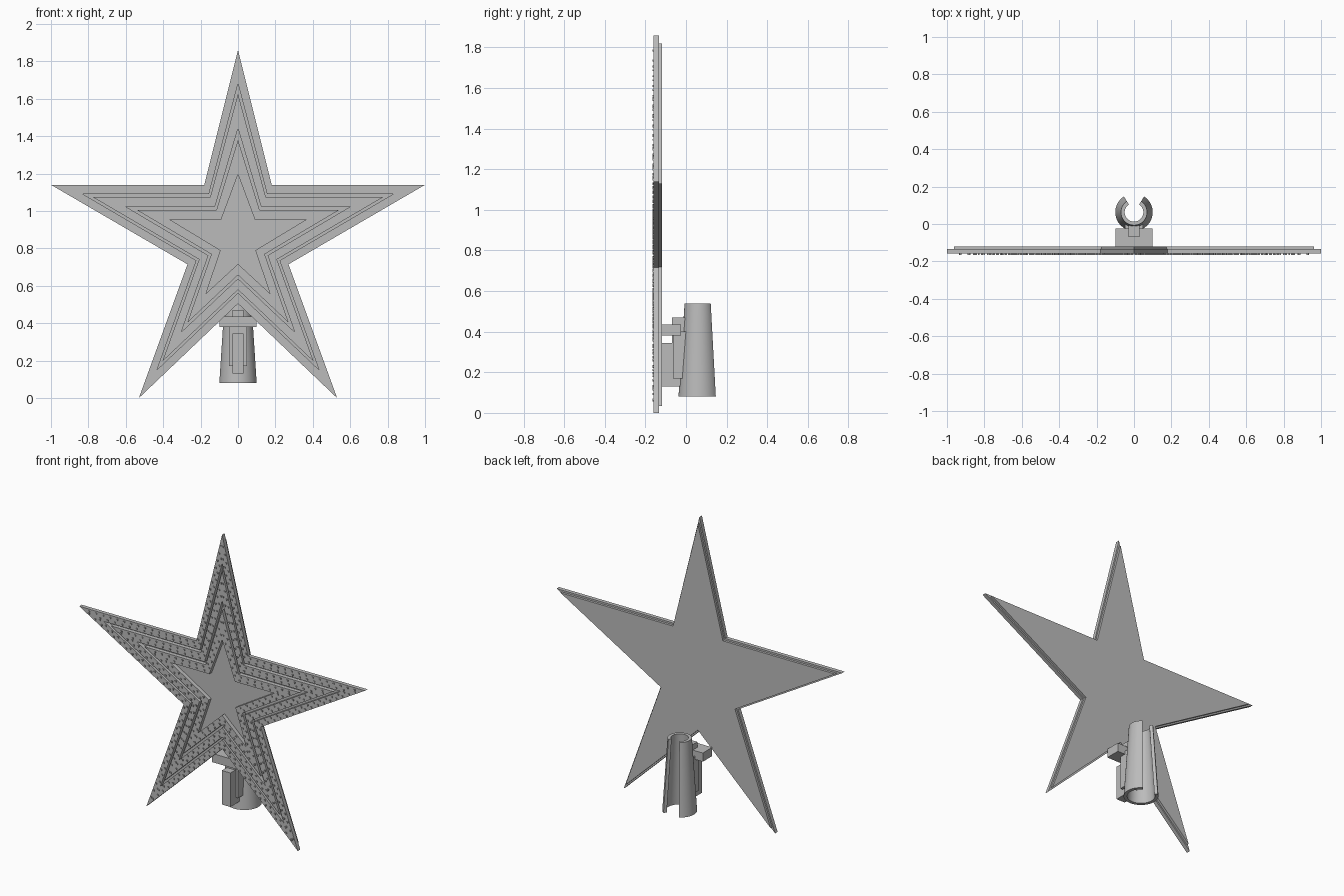
import bpy, bmesh, math
from mathutils import Vector, Matrix

if "Cube" in bpy.data.objects:
    bpy.data.objects.remove(bpy.data.objects["Cube"])

grey = bpy.data.materials.new("plain grey")
grey.use_nodes = True
grey.diffuse_color = (0.5, 0.5, 0.5, 1)
grey.node_tree.nodes["Principled BSDF"].inputs["Base Color"].default_value = (0.5, 0.5, 0.5, 1)


def finish(name, bm, smooth=False):
    bmesh.ops.recalc_face_normals(bm, faces=bm.faces)
    mesh = bpy.data.meshes.new(name)
    bm.to_mesh(mesh)
    bm.free()
    mesh.materials.append(grey)
    obj = bpy.data.objects.new(name, mesh)
    bpy.context.collection.objects.link(obj)
    if smooth:
        bpy.ops.object.select_all(action="DESELECT")
        obj.select_set(True)
        bpy.context.view_layer.objects.active = obj
        bpy.ops.object.shade_smooth_by_angle(angle=math.radians(35))
    return obj


# Half outlines of the largest and smallest star, from top tip to bottom notch
OUTER = [(0, 1.86), (.18, 1.14), (1, 1.14), (.27, .715), (.53, 0), (0, .505)]
INNER = [(0, 1.195), (.09, .954), (.364, .954), (.093, .79), (.17, .56), (0, .717)]


def star(t):
    """Star outline blended between the outer (0) and inner (1) star."""
    half = [Vector(a).lerp(Vector(b), t) for a, b in zip(OUTER, INNER)]
    return half + [Vector((-p.x, p.y)) for p in reversed(half[1:-1])]


def loop_verts(bm, points, y):
    return [bm.verts.new((p.x, y, p.y)) for p in points]


def bridge(bm, a, b):
    for i in range(len(a)):
        j = (i + 1) % len(a)
        bm.faces.new((a[i], a[j], b[j], b[i]))


FRONT, MIDDLE, BACK = -.159, -.134, -.119

# Solid backing plate
bm = bmesh.new()
front = loop_verts(bm, star(.06), MIDDLE)
back = loop_verts(bm, star(.06), BACK)
bridge(bm, front, back)
bm.faces.new(front)
bm.faces.new(back)
finish("backing_plate", bm)

# Three nested raised star frames
FRAMES = {"outer_frame": (0, .27), "middle_frame": (.35, .63), "inner_frame": (.72, 1)}
for name, (t0, t1) in FRAMES.items():
    bm = bmesh.new()
    loops = [loop_verts(bm, star(t), y) for t, y in
             ((t0, FRONT), (t1, FRONT), (t1, MIDDLE), (t0, MIDDLE))]
    for k in range(4):
        bridge(bm, loops[k], loops[(k + 1) % 4])
    finish(name, bm)

# Rows of tiny studs along every frame
bm = bmesh.new()
for t0, t1 in FRAMES.values():
    for f in (.28, .72):
        pts = star(t0 + (t1 - t0) * f)
        for a, b in zip(pts, pts[1:] + pts[:1]):
            n = max(1, round((b - a).length / .05))
            for k in range(n):
                p = a.lerp(b, (k + .5) / n)
                place = Matrix.Translation((p.x, FRONT - .002, p.y))
                bmesh.ops.create_cube(bm, size=1, matrix=place @ Matrix.Diagonal((.009, .008, .009, 1)))
finish("studs", bm)

# Tapered clip, open along its back
bm = bmesh.new()
CENTRE, GAP, STEPS = .063, math.radians(33), 40
sections = []
for i in range(STEPS + 1):
    a = math.pi / 2 + GAP + (2 * math.pi - 2 * GAP) * i / STEPS
    sections.append([bm.verts.new((r * math.cos(a), CENTRE + r * math.sin(a), z))
                     for r, z in ((.1, .08), (.07, .54), (.05, .54), (.08, .08))])
for a, b in zip(sections, sections[1:]):
    bridge(bm, a, b)
bm.faces.new(sections[0])
bm.faces.new(sections[-1])
finish("clip_tube", bm, smooth=True)


def box(name, x, y, z):
    bm = bmesh.new()
    lo, hi = Vector((x[0], y[0], z[0])), Vector((x[1], y[1], z[1]))
    place = Matrix.Translation((lo + hi) / 2) @ Matrix.Diagonal((*(hi - lo), 1))
    bmesh.ops.create_cube(bm, size=1, matrix=place)
    return finish(name, bm)


# Bracket joining the clip to the star
box("bracket_ledge", (-.1, .1), (BACK, -.025), (.38, .435))
box("bracket_spine", (-.03, .03), (BACK, -.02), (.13, .345))
box("bracket_post", (-.03, .03), (-.07, -.005), (.16, .47))
for side, s in (("left", 1), ("right", -1)):
    box(side + "_bracket_rail", sorted((s * .03, s * .047)), (-.065, .0), (.17, .4))
